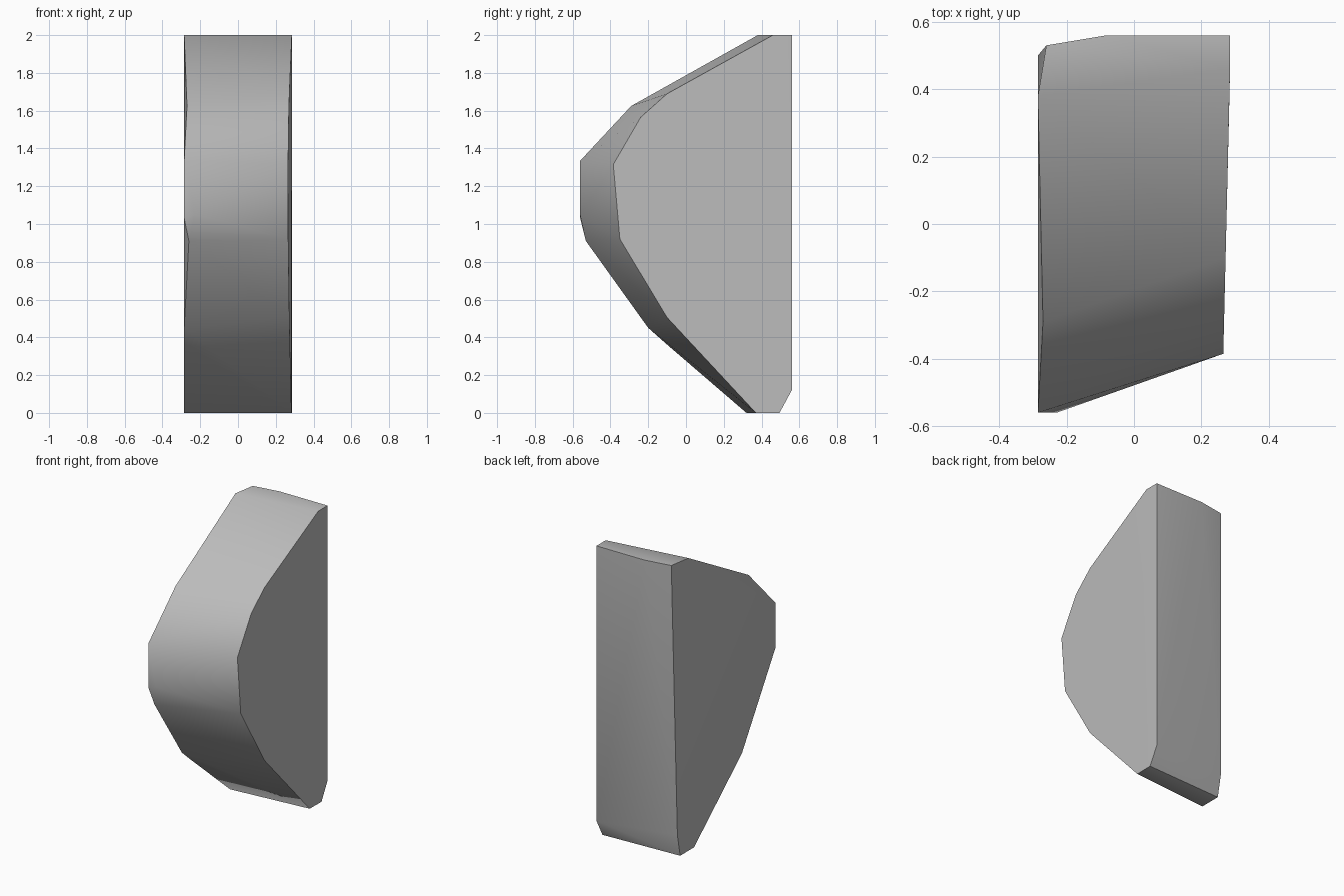
import bpy, bmesh, math

cube = bpy.data.objects.get("Cube")
if cube:
    bpy.data.objects.remove(cube, do_unlink=True)

# One stone-grey material
stone = bpy.data.materials.new("stone_grey")
stone.use_nodes = True
GREY = (0.5, 0.5, 0.5, 1)
stone.diffuse_color = GREY
stone.node_tree.nodes["Principled BSDF"].inputs["Base Color"].default_value = GREY

HALF = 0.285

# Smaller side outline as (y, z); the side tapers inward to the front
small_side = [(.56, 2), (.46, 2), (-.10, 1.69), (-.24, 1.565), (-.385, 1.315),
              (-.35, .92), (-.10, .505), (.37, 0), (.495, 0), (.56, .12)]
points = [(HALF - .024 * max(0, .45 - y), y, z) for y, z in small_side]

# Larger side outline as (inset, y, z), with its chipped corners
large_side = [(.025, .53, 2), (0, .38, 2), (.015, -.29, 1.625), (0, -.56, 1.335),
              (0, -.56, 1.03), (.025, -.53, .91), (0, -.2, .45), (0, -.11, .37),
              (0, .32, 0), (0, .47, 0), (0, .5, .15)]
points += [(-HALF + inset, y, z) for inset, y, z in large_side]

# Bulges on the back and front
points += [(-.08, .56, 2), (-.23, -.56, 1.05)]

# Wrap the outlines into one faceted block
bm = bmesh.new()
for p in points:
    bm.verts.new(p)
hull = bmesh.ops.convex_hull(bm, input=bm.verts[:])
loose = [v for v in bm.verts if not v.link_faces]
bmesh.ops.delete(bm, geom=loose, context='VERTS')
bmesh.ops.recalc_face_normals(bm, faces=bm.faces[:])
mesh = bpy.data.meshes.new("rock_block")
bm.to_mesh(mesh)
bm.free()
mesh.materials.append(stone)

rock = bpy.data.objects.new("rock_block", mesh)
bpy.context.collection.objects.link(rock)
bpy.context.view_layer.objects.active = rock
rock.select_set(True)
bpy.ops.object.shade_smooth_by_angle(angle=math.radians(45))
